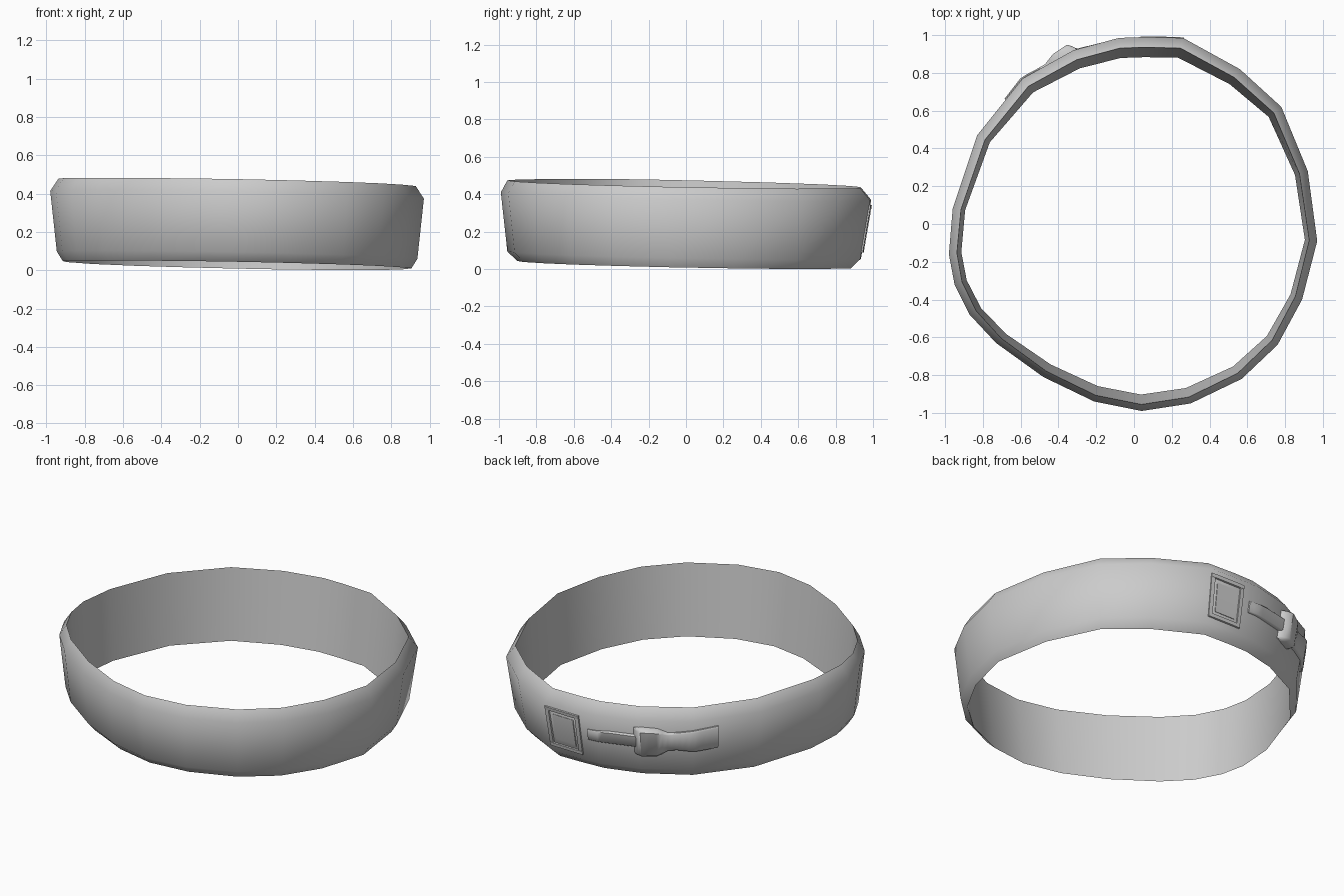
import bpy, bmesh
from math import sin, cos, radians
from mathutils import Vector

cube = bpy.data.objects.get("Cube")
if cube:
    bpy.data.objects.remove(cube, do_unlink=True)

grey = bpy.data.materials.new("plain grey")
grey.use_nodes = True
grey.diffuse_color = (0.6, 0.6, 0.6, 1)
grey.node_tree.nodes["Principled BSDF"].inputs["Base Color"].default_value = (0.6, 0.6, 0.6, 1)

# Uneven hand-shaped outline of the band at its widest height, counter-clockwise
OUTLINE = [Vector(p) for p in (
    (.97, -.09), (.92, .28), (.78, .62), (.56, .82), (.26, .985), (.06, .99),
    (-.08, .985), (-.32, .92), (-.59, .77), (-.83, .47), (-.96, .08),
    (-.98, -.16), (-.95, -.32), (-.87, -.48), (-.73, -.63), (-.48, -.81),
    (-.21, -.94), (.04, -.99), (.30, -.95), (.57, -.82), (.76, -.64), (.89, -.40))]


def base(x, y):
    """Height of the slightly tilted lower rim."""
    return .026 - .02 * x - .02 * y


def finish(name, bm, angle):
    bmesh.ops.recalc_face_normals(bm, faces=bm.faces)
    mesh = bpy.data.meshes.new(name)
    bm.to_mesh(mesh)
    bm.free()
    mesh.materials.append(grey)
    ob = bpy.data.objects.new(name, mesh)
    bpy.context.collection.objects.link(ob)
    bpy.ops.object.select_all(action='DESELECT')
    ob.select_set(True)
    bpy.context.view_layer.objects.active = ob
    bpy.ops.object.shade_smooth_by_angle(angle=radians(angle))
    return ob


def loft(bm, rings, closed):
    """Skin closed cross-sections, either into a loop or with end caps."""
    n = len(rings[0])
    pairs = list(zip(rings, rings[1:]))
    if closed:
        pairs.append((rings[-1], rings[0]))
    else:
        bm.faces.new(rings[0])
        bm.faces.new(rings[-1])
    for a, b in pairs:
        for i in range(n):
            j = (i + 1) % n
            bm.faces.new((a[i], b[i], b[j], a[j]))


# Band: a four-point section, widest near the top, with sharp rims
bm = bmesh.new()
rings = []
for p in OUTLINE:
    s = p.normalized().y
    section = ((.932 - .03 * s * s - .01 * s, 0), (.965 - .02 * max(s, 0), .05),
               (1, .365), (.955 - .01 * s, .43))
    rings.append([bm.verts.new((p.x * k, p.y * k, base(p.x * k, p.y * k) + h))
                  for k, h in section])
loft(bm, rings, True)
finish("band", bm, 60)


def on_band(deg, z, lift):
    """Point above the band's outer wall at a given heading and height."""
    d = Vector((cos(radians(deg)), sin(radians(deg))))
    for a, b in zip(OUTLINE, OUTLINE[1:] + OUTLINE[:1]):
        e = b - a
        u = a.cross(d) / d.cross(e)
        hit = a + e * u
        if -1e-6 <= u <= 1.000001 and hit.dot(d) > 0:
            break
    h = z - base(hit.x, hit.y)
    low = .965 - .02 * max(d.y, 0)
    r = hit.length * (low + (1 - low) * (h - .05) / .315) + lift
    return d.x * r, d.y * r, z


def strip(name, stations):
    """Raised strip along the band; stations are heading, height, half width, lift."""
    bm = bmesh.new()
    rings = []
    for (d0, *v0), (d1, *v1) in zip(stations, stations[1:]):
        steps = max(1, round((d1 - d0) / 2))
        for i in range(steps + (d1 == stations[-1][0])):
            t = i / steps
            z, half, lift = (a + (b - a) * t for a, b in zip(v0, v1))
            deg = d0 + (d1 - d0) * t
            rings.append([bm.verts.new(on_band(deg, z + half * w, l)) for w, l in
                          ((-1, -.02), (-1, lift * .6), (-.85, lift),
                           (.85, lift), (1, lift * .6), (1, -.02))])
    loft(bm, rings, False)
    return finish(name, bm, 50)


# Square keeper: four thin raised bars around a flat panel
LEFT, RIGHT, MID, HALF = 75, 88, .215, .115
for name, z in (("keeper_lower_bar", MID - HALF), ("keeper_upper_bar", MID + HALF)):
    strip(name, ((LEFT, z, .012, .009), (RIGHT, z, .012, .009)))
for name, d in (("keeper_left_bar", LEFT), ("keeper_right_bar", RIGHT - 1.4)):
    strip(name, ((d, MID, HALF, .009), (d + 1.4, MID, HALF, .009)))
strip("keeper_panel", ((LEFT + 2.5, MID, .085, .005), (RIGHT - 2.5, MID, .085, .005)))

# Tongue running into the buckle
strip("strap_tongue", ((91, .235, .033, .01), (99, .245, .038, .016), (109, .25, .038, .02)))

# Buckle block narrowing to a waist, then widening into the fixed strap
strip("buckle", ((107.5, .25, .085, .005), (110.5, .25, .09, .052),
                 (115.5, .25, .085, .045), (119, .255, .056, .022),
                 (122, .26, .056, .02), (128, .265, .068, .02),
                 (136, .275, .07, .016)))
